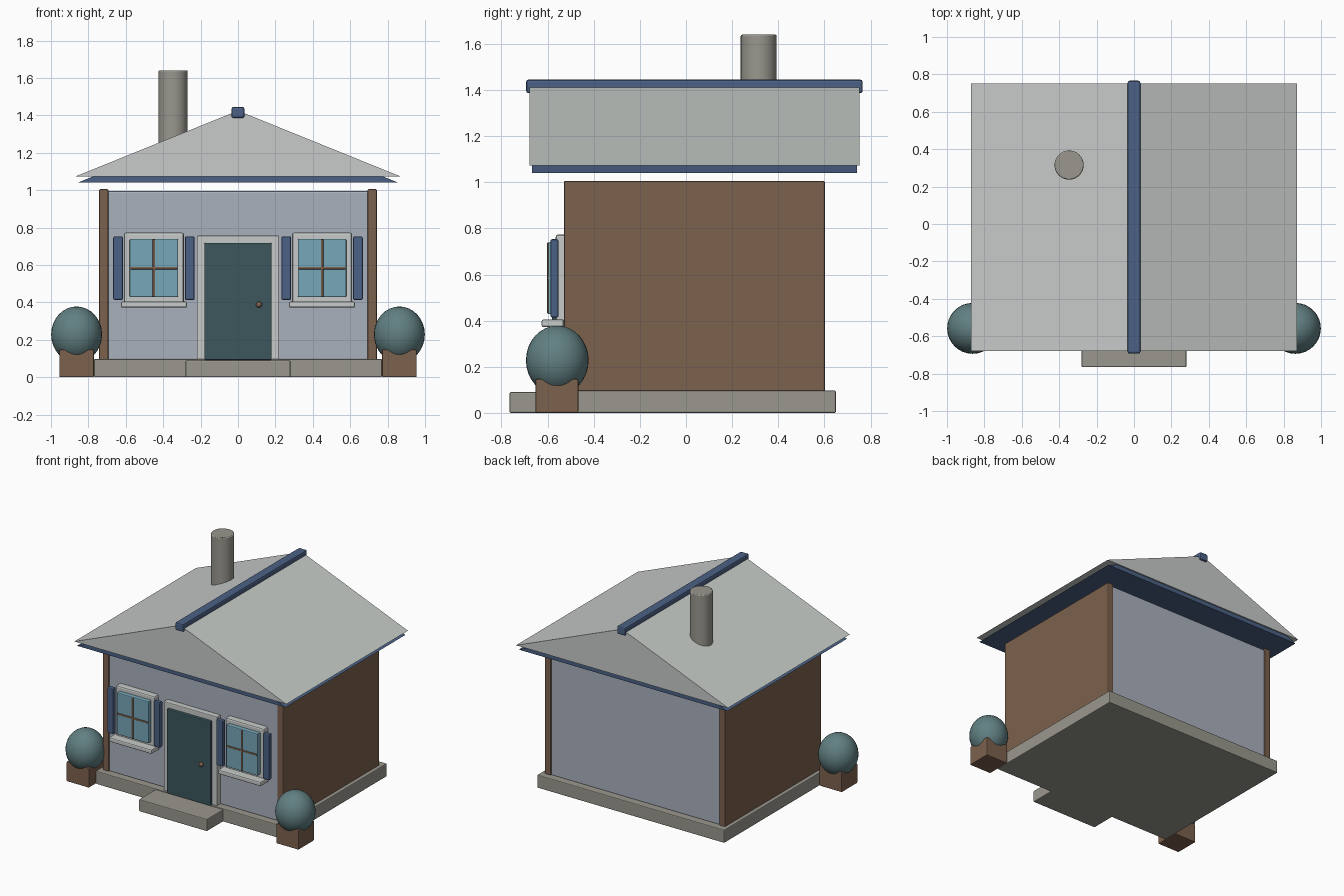
import bpy, bmesh

cube = bpy.data.objects.get("Cube")
if cube:
    bpy.data.objects.remove(cube, do_unlink=True)


def material(name, r, g, b):
    m = bpy.data.materials.new(name)
    m.use_nodes = True
    m.diffuse_color = (r, g, b, 1)
    m.node_tree.nodes["Principled BSDF"].inputs["Base Color"].default_value = (r, g, b, 1)
    return m


PALE = material("pale grey", .57, .60, .58)
WALL = material("wall blue grey", .40, .44, .51)
BROWN = material("timber brown", .20, .12, .075)
BLUE = material("trim blue", .07, .12, .235)
STONE = material("stone", .32, .31, .27)
DOOR = material("door teal", .045, .095, .11)
GLASS = material("window glass", .18, .39, .49)
LEAF = material("foliage", .12, .215, .225)


def finish(name, bm, mat, bevel=0.0, smooth=False):
    bmesh.ops.recalc_face_normals(bm, faces=bm.faces[:])
    mesh = bpy.data.meshes.new(name)
    bm.to_mesh(mesh)
    bm.free()
    mesh.materials.append(mat)
    ob = bpy.data.objects.new(name, mesh)
    bpy.context.collection.objects.link(ob)
    if bevel:
        mod = ob.modifiers.new("soft edges", 'BEVEL')
        mod.width = bevel
        mod.segments = 2
    if smooth:
        bpy.ops.object.select_all(action='DESELECT')
        ob.select_set(True)
        bpy.context.view_layer.objects.active = ob
        bpy.ops.object.shade_smooth_by_angle()
    return ob


def box(name, mat, xs, ys, zs, bevel=0.006):
    bm = bmesh.new()
    bmesh.ops.create_cube(bm, size=1)
    for v in bm.verts:
        v.co = [(a + b) / 2 + c * (b - a) for c, (a, b) in zip(v.co, (xs, ys, zs))]
    return finish(name, bm, mat, bevel)


def gable(name, mat, half, ys, base, peak):
    # Triangular profile extruded along the ridge
    bm = bmesh.new()
    profile = [bm.verts.new((x, ys[0], z)) for x, z in ((-half, base), (half, base), (0, peak))]
    face = bm.faces.new(profile)
    out = bmesh.ops.extrude_face_region(bm, geom=[face])
    moved = [g for g in out["geom"] if isinstance(g, bmesh.types.BMVert)]
    bmesh.ops.translate(bm, verts=moved, vec=(0, ys[1] - ys[0], 0))
    return finish(name, bm, mat)


def ball(name, mat, centre, radius, height, segments=32):
    bm = bmesh.new()
    bmesh.ops.create_uvsphere(bm, u_segments=segments, v_segments=segments // 2, radius=1)
    bmesh.ops.scale(bm, vec=(radius, radius, height), verts=bm.verts)
    bmesh.ops.translate(bm, vec=centre, verts=bm.verts)
    return finish(name, bm, mat, smooth=True)


# Base and body
box("foundation", STONE, (-.77, .77), (-.575, .65), (0, .097))
box("front_step", STONE, (-.28, .28), (-.765, -.5), (0, .09))
box("house_walls", WALL, (-.7, .7), (-.52, .595), (.09, .995), .01)

# Roof
gable("roof", PALE, .872, (-.678, .752), 1.072, 1.425)
gable("roof_underside", BLUE, .857, (-.668, .742), 1.04, 1.385)
box("roof_ridge", BLUE, (-.034, .034), (-.693, .766), (1.386, 1.445), .01)

# Chimney
bm = bmesh.new()
bmesh.ops.create_cone(bm, cap_ends=True, segments=32, radius1=.078, radius2=.078, depth=.5)
bmesh.ops.translate(bm, vec=(-.347, .315, 1.39), verts=bm.verts)
chimney = finish("chimney", bm, STONE, smooth=True)
rim = chimney.modifiers.new("soft rim", 'BEVEL')
rim.width = .006
rim.segments = 2

# Front door
box("door_frame", PALE, (-.22, .22), (-.56, -.51), (.09, .757))
box("door", DOOR, (-.18, .18), (-.582, -.53), (.092, .718))
ball("door_knob", BROWN, (.112, -.594, .388), .016, .016, 16)


def mirrored(side, a, b):
    return tuple(sorted((side * a, side * b)))


# Parts repeated on both sides
for side, label in ((1, "left"), (-1, "right")):
    box(label + "_side_wall", BROWN, mirrored(side, .693, .743), (-.53, .603), (.09, 1.006), .008)

    # Window
    box(label + "_window_frame", PALE, mirrored(side, .29, .61), (-.565, -.51), (.38, .773), .01)
    box(label + "_window_glass", GLASS, mirrored(side, .32, .579), (-.597, -.55), (.428, .74))
    box(label + "_window_upright", BROWN, mirrored(side, .443, .456), (-.602, -.55), (.43, .738), .003)
    box(label + "_window_crossbar", BROWN, mirrored(side, .323, .576), (-.602, -.55), (.577, .59), .003)
    box(label + "_window_sill", PALE, mirrored(side, .273, .625), (-.626, -.53), (.372, .405), .008)
    for edge, a, b in (("inner", .232, .284), ("outer", .615, .667)):
        box(f"{label}_{edge}_shutter", BLUE, mirrored(side, a, b), (-.588, -.553), (.413, .753), .008)

    # Potted bush
    box(label + "_planter", BROWN, mirrored(side, .77, .955), (-.653, -.467), (0, .147))
    ball(label + "_bush", LEAF, (side * .863, -.558, .228), .136, .15)
